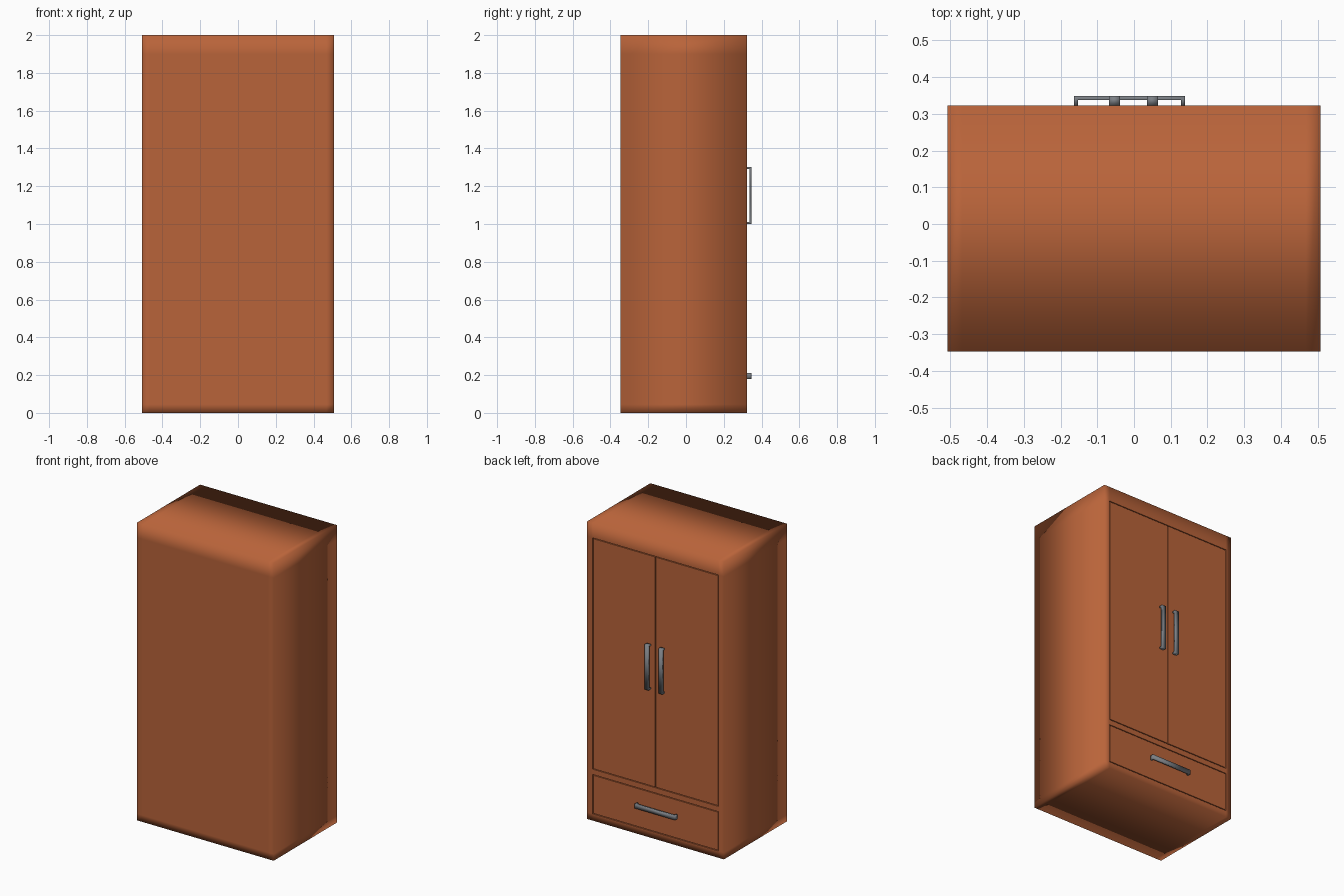
import bpy, bmesh
from mathutils import Vector

if "Cube" in bpy.data.objects:
    bpy.data.objects.remove(bpy.data.objects["Cube"])

W, BACK, FRONT = 0.508, -0.347, 0.323
XS = [-W, -0.468, 0.468, W]
ZS = [0, 0.045, 0.31, 0.345, 1.9, 2.0]
DEPTH, GAP = 0.02, 0.005


def material(name, col):
    m = bpy.data.materials.new(name)
    m.diffuse_color = (*col, 1)
    m.use_nodes = True
    m.node_tree.nodes["Principled BSDF"].inputs["Base Color"].default_value = m.diffuse_color
    return m


wood = material("red_brown_wood", (0.485, 0.126, 0.042))
metal = material("grey_metal", (0.20, 0.215, 0.235))


def finish(bm, name, mat, smooth=True):
    bmesh.ops.remove_doubles(bm, verts=bm.verts, dist=1e-5)
    bmesh.ops.recalc_face_normals(bm, faces=bm.faces)
    for f in bm.faces:
        f.smooth = smooth
    me = bpy.data.meshes.new(name)
    bm.to_mesh(me)
    bm.free()
    me.materials.append(mat)
    ob = bpy.data.objects.new(name, me)
    bpy.context.collection.objects.link(ob)
    return ob


# Cabinet body: softly shaded box with loops at the frame lines
bm = bmesh.new()


def quad(*pts):
    return bm.faces.new([bm.verts.new(p) for p in pts])


for x0, x1 in zip(XS, XS[1:]):
    for z0, z1 in zip(ZS, ZS[1:]):
        for y in (BACK, FRONT):
            quad((x0, y, z0), (x1, y, z0), (x1, y, z1), (x0, y, z1))
    for z in (ZS[0], ZS[-1]):
        quad((x0, BACK, z), (x1, BACK, z), (x1, FRONT, z), (x0, FRONT, z))
for z0, z1 in zip(ZS, ZS[1:]):
    for x in (-W, W):
        quad((x, BACK, z0), (x, FRONT, z0), (x, FRONT, z1), (x, BACK, z1))
bmesh.ops.remove_doubles(bm, verts=bm.verts, dist=1e-5)
bmesh.ops.recalc_face_normals(bm, faces=bm.faces)

# Recessed openings for the doors and the drawer
for zc in (1.0, 0.2):
    face = next(f for f in bm.faces
                if (f.calc_center_median() - Vector((0, FRONT, zc))).length < 0.3
                and f.calc_area() > 0.2)
    rim = list(face.edges)
    res = bmesh.ops.extrude_discrete_faces(bm, faces=[face])["faces"][0]
    old = [tuple(v.co) for v in res.verts]
    bmesh.ops.translate(bm, verts=res.verts, vec=(0, -DEPTH, 0))
    new = [tuple(v.co) for v in res.verts]
    for i in range(4):
        j = (i + 1) % 4
        quad(old[i], old[j], new[j], new[i])
bmesh.ops.remove_doubles(bm, verts=bm.verts, dist=1e-5)
for e in bm.edges:
    ys = [v.co.y for v in e.verts]
    inner = all(abs(v.co.x) < 0.47 and 0.01 < v.co.z < 1.95 for v in e.verts)
    if inner and min(ys) > 0:
        e.smooth = False
finish(bm, "cabinet_body", wood)


# Flush panels
def panel(name, x0, x1, z0, z1):
    b = bmesh.new()
    bmesh.ops.create_cube(b, size=1)
    for v in b.verts:
        v.co = (x0 if v.co.x < 0 else x1,
                FRONT - DEPTH if v.co.y < 0 else FRONT,
                z0 if v.co.z < 0 else z1)
    finish(b, name, wood, False)


X = XS[2] - GAP
panel("left_door", -X, -GAP / 2, ZS[3] + GAP, ZS[4] - GAP)
panel("right_door", GAP / 2, X, ZS[3] + GAP, ZS[4] - GAP)
panel("drawer_front", -X, X, ZS[1] + GAP, ZS[2] - GAP)


# Staple shaped pull handles
def handle(name, cx, cz, vertical):
    L, w, t, out = 0.151, 0.015, 0.011, 0.025
    prof = [(-L, 0), (-L, out), (L, out), (L, 0),
            (L - t, 0), (L - t, out - t), (t - L, out - t), (t - L, 0)]
    b = bmesh.new()
    rings = []
    for s in (-w, w):
        rings.append([b.verts.new((cx + s, FRONT + o, cz + a) if vertical
                                  else (cx + a, FRONT + o, cz + s))
                      for a, o in prof])
    for i in range(8):
        j = (i + 1) % 8
        b.faces.new((rings[0][i], rings[0][j], rings[1][j], rings[1][i]))
    for r in rings:
        for ids in ((0, 1, 6, 7), (1, 2, 5, 6), (2, 3, 4, 5)):
            b.faces.new([r[i] for i in ids])
    finish(b, name, metal)


handle("left_door_handle", -0.053, 1.15, True)
handle("right_door_handle", 0.05, 1.15, True)
handle("drawer_handle", -0.012, 0.195, False)
